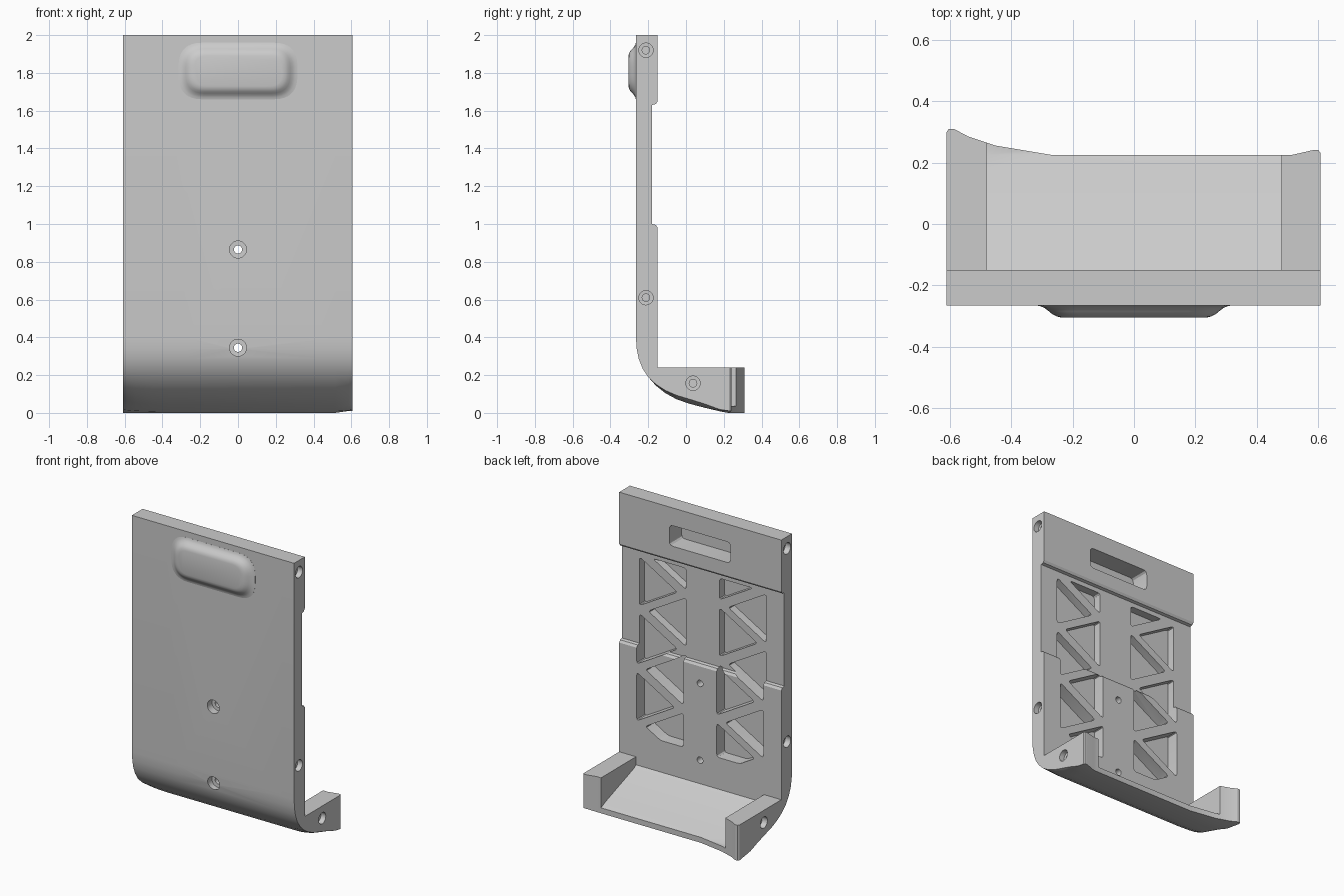
import bpy, bmesh, math
from mathutils import Vector

if "Cube" in bpy.data.objects:
    bpy.data.objects.remove(bpy.data.objects["Cube"])


def loft(bm, rings):
    """Skin a closed solid through rings of equal point count."""
    vs = [[bm.verts.new(p) for p in r] for r in rings]
    n = len(vs[0])
    for a, b in zip(vs, vs[1:]):
        for i in range(n):
            j = (i + 1) % n
            bm.faces.new((a[i], a[j], b[j], b[i]))
    bm.faces.new(vs[0][::-1])
    bm.faces.new(vs[-1])


def finish(name, bm):
    bmesh.ops.recalc_face_normals(bm, faces=bm.faces)
    me = bpy.data.meshes.new(name)
    bm.to_mesh(me)
    bm.free()
    ob = bpy.data.objects.new(name, me)
    bpy.context.collection.objects.link(ob)
    return ob


def boolean(target, tool, op):
    m = target.modifiers.new(op.lower(), 'BOOLEAN')
    m.operation, m.object, m.solver = op, tool, 'EXACT'
    bpy.context.view_layer.objects.active = target
    bpy.ops.object.modifier_apply(modifier=m.name)
    bpy.data.objects.remove(tool)


def rounded(pts, t, seg=3):
    """Round every corner of a 2D polygon, starting t away from the corner."""
    out = []
    for i, p in enumerate(pts):
        p = Vector(p)
        a, b = Vector(pts[i - 1]) - p, Vector(pts[(i + 1) % len(pts)]) - p
        a = p + a.normalized() * min(t, a.length * .45)
        b = p + b.normalized() * min(t, b.length * .45)
        for k in range(seg + 1):
            u = k / seg
            out.append(a * (1 - u) ** 2 + p * 2 * u * (1 - u) + b * u * u)
    return out


def clip(pts, limit, sign):
    """Keep the part of a 2D polygon where sign * z <= sign * limit."""
    out = []
    for i, q in enumerate(pts):
        p = pts[i - 1]
        dp, dq = sign * (p[1] - limit), sign * (q[1] - limit)
        if dp * dq < 0:
            f = dp / (dp - dq)
            out.append((p[0] + (q[0] - p[0]) * f, limit))
        if dq <= 0:
            out.append(q)
    return out


def prism_y(bm, pts, y0, y1):
    loft(bm, [[(p[0], y, p[1]) for p in pts] for y in (y0, y1)])


def stepped_hole(bm, start, axis, steps):
    """Counterbored hole: steps are (distance along axis, radius)."""
    side = Vector((0, 0, 1)).cross(axis)
    rings = []
    for d, r in steps:
        c = Vector(start) + Vector(axis) * d
        rings.append([c + side * r * math.cos(k * math.tau / 24)
                      + Vector((0, 0, r * math.sin(k * math.tau / 24))) for k in range(24)])
    loft(bm, rings)


# Body: back plate, curved heel and tray, lofted across the width
under = [(-.265, .40), (-.261, .34), (-.25, .285), (-.23, .235), (-.2, .19), (-.16, .145),
         (-.11, .105), (-.05, .072), (.02, .048), (.1, .027), (.18, .008)]
back = [(-.15, .24), (-.15, .98), (-.16, .995), (-.18, 1.0), (-.18, 1.63), (-.16, 1.635),
        (-.15, 1.65), (-.15, 2), (-.265, 2)]
# x, rear edge y, lift of the underside near the ends
stations = [(-.61, .298, .024), (-.603, .309, .02), (-.585, .309, .014), (-.54, .285, .006),
            (-.45, .255, 0), (-.36, .24, 0), (-.27, .225, 0), (.515, .225, 0),
            (.585, .241, .014), (.6, .24, .02), (.606, .232, .024)]
bm = bmesh.new()
rings = []
for x, rear, lift in stations:
    ring = []
    for y, z in under:
        ramp = max(0, math.sin(math.pi * min(1, max(0, (y + .2) / .44))))
        ring.append((x, y, z + lift * ramp))
    low = .01 if x > .55 else 0
    ring += [(x, rear, low), (x, rear, .24)] + [(x, y, z) for y, z in back]
    rings.append(ring)
loft(bm, rings)
body = finish("bracket_body", bm)

# Raised grip bulge on the front
bm = bmesh.new()
rings = []
for off, y in [(0, -.25), (0, -.2655), (.012, -.268), (.025, -.274), (.038, -.284),
               (.05, -.294), (.064, -.301), (.082, -.305)]:
    w, h, r = .315 - off, .15 - off * .85, .125 - off * .6
    rect = [(-w, 1.81 - h), (w, 1.81 - h), (w, 1.81 + h), (-w, 1.81 + h)]
    rings.append([(p[0], y, p[1]) for p in rounded(rect, min(r, h * .85), 8)])
loft(bm, rings)
boolean(body, finish("grip_bulge", bm), 'UNION')

# All openings gathered into one cutter
bm = bmesh.new()
# tray hollow
floor = [(-.151, .3), (-.151, .185), (-.13, .17), (.17, .062), (.225, .037), (.45, .03), (.45, .3)]
loft(bm, [[(x, y, z) for y, z in floor] for x in (-.48, .48)])
# finger slot behind the grip
prism_y(bm, rounded([(-.23, 1.74), (.23, 1.74), (.23, 1.88), (-.23, 1.88)], .03), -.28, -.1)
# triangular lightening pockets, mirrored columns
for s in (-1, 1):
    rows = [(.475, .19, z) for z in (1.42, 1.035, .65)]
    rows += [(.125, .41, z) for z in (1.62, 1.235, .85, .465)]
    for base, apex, z in rows:
        tri = [(s * base, z - .165), (s * base, z + .165), (s * apex, z)]
        tri = clip(clip(tri, 1.6, 1), .4, -1)
        prism_y(bm, rounded(tri, .022), -.235, -.1)
# front screw holes
for z in (.865, .345):
    stepped_hole(bm, (0, -.35, z), Vector((0, 1, 0)), [(0, .045), (.135, .045), (.136, .022), (.3, .022)])
# side screw holes
for s in (-1, 1):
    for y, z in ((-.212, 1.92), (-.212, .61), (.037, .157)):
        stepped_hole(bm, (s * .7, y, z), Vector((-s, 0, 0)),
                     [(0, .038), (.13, .038), (.131, .02), (.2, .02)])
boolean(body, finish("openings_cutter", bm), 'DIFFERENCE')

bpy.ops.object.select_all(action='DESELECT')
body.select_set(True)
bpy.context.view_layer.objects.active = body
bpy.ops.object.shade_smooth_by_angle(angle=math.radians(25))
